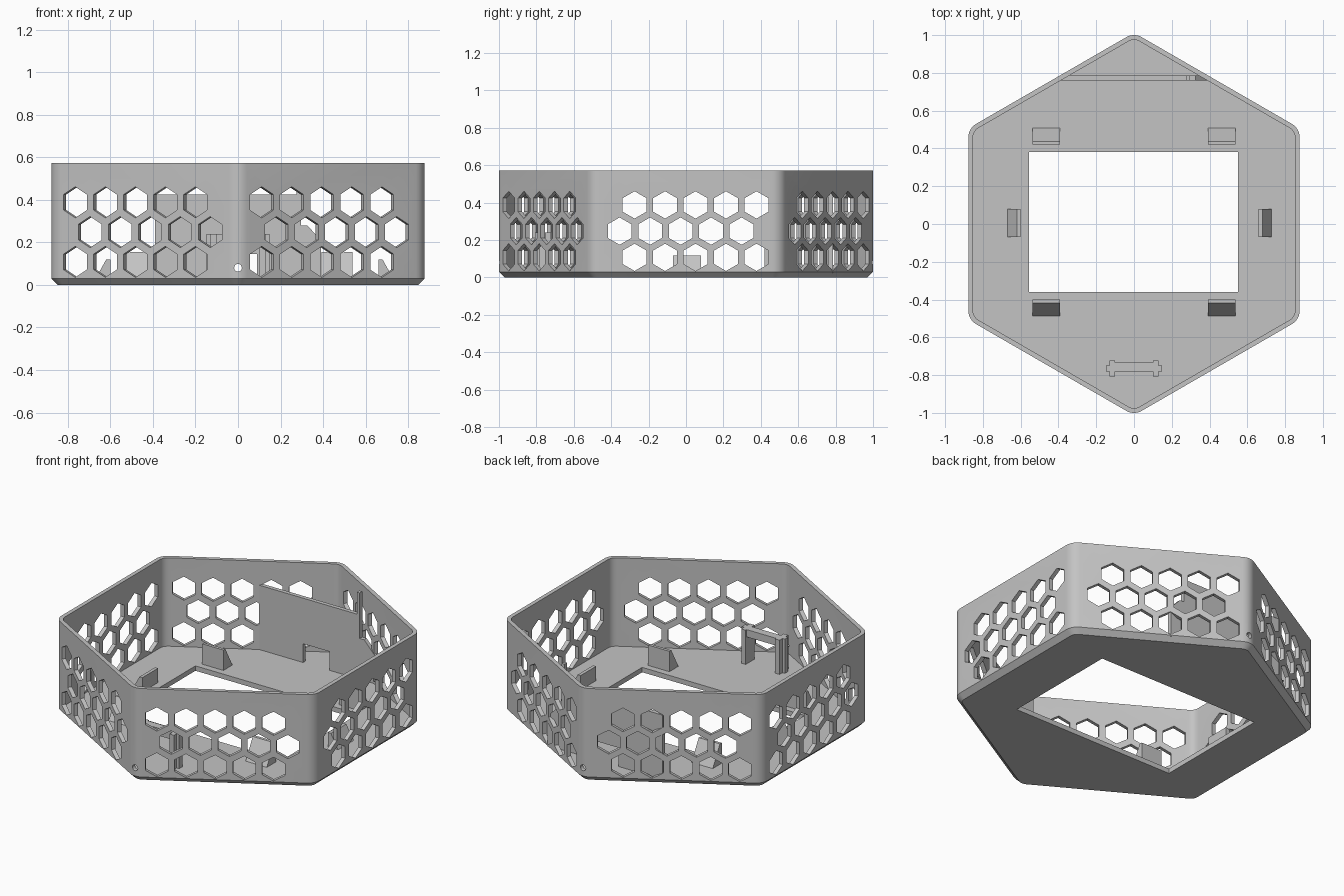
import bpy, bmesh, math
from mathutils import Matrix, Vector

if "Cube" in bpy.data.objects:
    bpy.data.objects.remove(bpy.data.objects["Cube"], do_unlink=True)

grey = bpy.data.materials.new("plain grey")
grey.use_nodes = True
COLOUR = (0.55, 0.55, 0.55, 1)
grey.diffuse_color = COLOUR
grey.node_tree.nodes["Principled BSDF"].inputs["Base Color"].default_value = COLOUR

APOTHEM, HEIGHT, FLOOR, WALL = 0.877, 0.573, 0.03, 0.025


def finish(bm, name):
    """Turn a bmesh into a grey object."""
    bmesh.ops.recalc_face_normals(bm, faces=bm.faces)
    mesh = bpy.data.meshes.new(name)
    bm.to_mesh(mesh)
    bm.free()
    mesh.materials.append(grey)
    ob = bpy.data.objects.new(name, mesh)
    bpy.context.collection.objects.link(ob)
    return ob


def add_prism(bm, points, depth):
    """Extrude a closed outline of 3D points by a vector."""
    face = bm.faces.new([bm.verts.new(p) for p in points])
    new = bmesh.ops.extrude_face_region(bm, geom=[face], use_keep_orig=True)["geom"]
    bmesh.ops.translate(bm, vec=depth, verts=[v for v in new if isinstance(v, bmesh.types.BMVert)])


def add_box(bm, x0, x1, y0, y1, z0, z1):
    add_prism(bm, [(x0, y0, z0), (x1, y0, z0), (x1, y1, z0), (x0, y1, z0)], Vector((0, 0, z1 - z0)))


def hex_ring(bm, apothem, radius, z, steps=6):
    """Hexagon with rounded corners, points towards front and back."""
    ring = []
    for k in range(6):
        corner = math.radians(30 + 60 * k)
        reach = (apothem - radius) / math.cos(math.radians(30))
        for s in range(steps + 1):
            a = corner + math.radians(-30 + 60 * s / steps)
            ring.append(bm.verts.new((reach * math.cos(corner) + radius * math.cos(a),
                                      reach * math.sin(corner) + radius * math.sin(a), z)))
    return ring


def cut(target, bm, name):
    cutter = finish(bm, name)
    cutter.hide_render = True
    mod = target.modifiers.new(name, "BOOLEAN")
    mod.operation, mod.solver, mod.object = "DIFFERENCE", "EXACT", cutter
    bpy.context.view_layer.objects.active = target
    bpy.ops.object.modifier_apply(modifier=name)
    bpy.data.objects.remove(cutter, do_unlink=True)


# Open hexagonal tray with a chamfered foot
bm = bmesh.new()
rings = [hex_ring(bm, APOTHEM - 0.03, 0.05, 0),
         hex_ring(bm, APOTHEM, 0.08, 0.03),
         hex_ring(bm, APOTHEM, 0.08, HEIGHT),
         hex_ring(bm, APOTHEM - WALL, 0.055, HEIGHT),
         hex_ring(bm, APOTHEM - WALL, 0.055, FLOOR)]
for low, high in zip(rings, rings[1:]):
    for i in range(len(low)):
        j = (i + 1) % len(low)
        bm.faces.new((low[i], low[j], high[j], high[i]))
bm.faces.new(rings[0])
bm.faces.new(rings[-1])
tray = finish(bm, "tray")

# Honeycomb openings, each bar cutting two opposite walls
PITCH, CELL = 0.163, 0.073
for angle in (0, 60, 120):
    bm = bmesh.new()
    for row in range(3):
        start = -0.355 if row == 1 else -0.275
        for col in range(5):
            y, z = start + PITCH * col, 0.108 + 0.14 * row
            pts = [(-1.2, y + CELL * math.sin(k * math.pi / 3), z + CELL * math.cos(k * math.pi / 3))
                   for k in range(6)]
            add_prism(bm, pts, Vector((2.4, 0, 0)))
    bmesh.ops.rotate(bm, verts=bm.verts, matrix=Matrix.Rotation(math.radians(angle), 3, "Z"))
    cut(tray, bm, "honeycomb_cutter")

# Rectangular floor opening
bm = bmesh.new()
add_box(bm, -0.555, 0.55, -0.36, 0.38, -0.1, 0.05)
cut(tray, bm, "floor_cutter")

# Small round holes in the front and back corners
bm = bmesh.new()
bmesh.ops.create_cone(bm, cap_ends=True, segments=20, radius1=0.018, radius2=0.018, depth=2.4,
                      matrix=Matrix.Translation((0, 0, 0.08)) @ Matrix.Rotation(math.pi / 2, 4, "X"))
cut(tray, bm, "corner_hole_cutter")

bpy.ops.object.select_all(action="DESELECT")
tray.select_set(True)
bpy.context.view_layer.objects.active = tray
bpy.ops.object.shade_smooth_by_angle(angle=math.radians(25))

# Four wedge clips in front of and behind the opening
BASE = FLOOR - 0.005
for side, sx in (("left", 1), ("right", -1)):
    for end, sy in (("rear", 1), ("front", -1)):
        bm = bmesh.new()
        profile = [(0.41, BASE), (0.41, 0.155), (0.428, 0.155), (0.5, BASE)]
        add_prism(bm, [(sx * 0.465 - 0.072, 0.01 + sy * d, z) for d, z in profile], Vector((0.144, 0, 0)))
        finish(bm, f"{end}_{side}_clip")

# Two lower side clips
for side, sx, inner in (("left", 1, 0.66), ("right", -1, 0.6)):
    bm = bmesh.new()
    profile = [(0, BASE), (0, 0.118), (0.02, 0.118), (0.072, BASE)]
    add_prism(bm, [(sx * (inner + d), -0.07, z) for d, z in profile], Vector((0, 0.15, 0)))
    finish(bm, f"{side}_side_clip")

# Rear partition with a cable arch and a stepped left end
bm = bmesh.new()
outline = [(-0.39, BASE), (-0.09, BASE), (-0.09, 0.145), (0.09, 0.145), (0.09, BASE), (0.39, BASE),
           (0.39, 0.21), (0.325, 0.28), (0.295, 0.28), (0.295, 0.425), (-0.39, 0.425)]
add_prism(bm, [(x, 0.76, z) for x, z in outline], Vector((0, 0.025, 0)))
finish(bm, "rear_partition")
bm = bmesh.new()
add_box(bm, 0.275, 0.295, 0.76, 0.785, 0.42, 0.56)
finish(bm, "partition_post")

# Front bracket: two winged legs joined by a bar
bm = bmesh.new()
for s in (1, -1):
    add_box(bm, min(s * 0.1, s * 0.13), max(s * 0.1, s * 0.13), -0.807, -0.722, BASE, 0.24)
    add_box(bm, min(s * 0.125, s * 0.147), max(s * 0.125, s * 0.147), -0.782, -0.75, BASE, 0.24)
add_box(bm, -0.105, 0.105, -0.78, -0.732, 0.195, 0.24)
finish(bm, "front_bracket")
